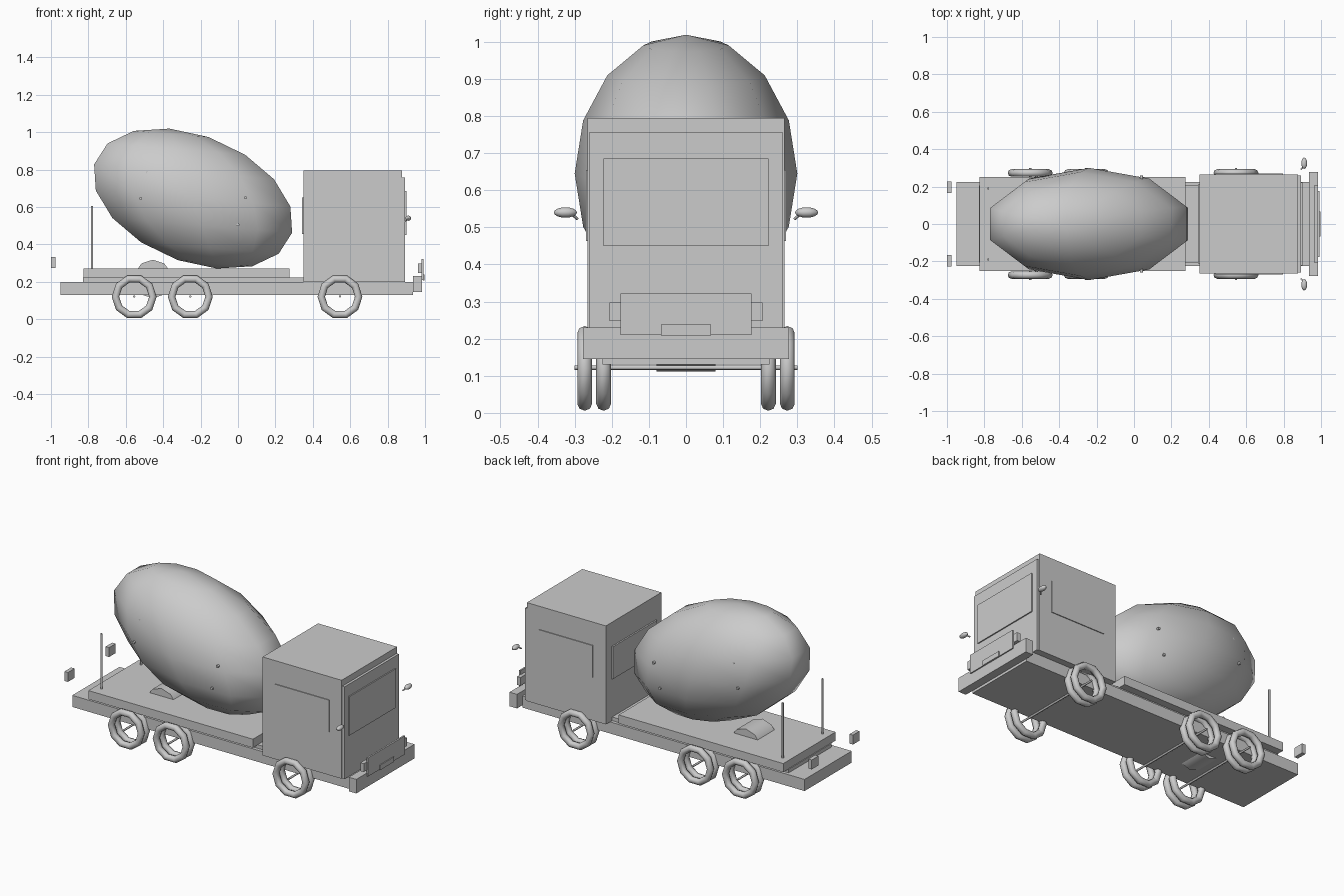
import bpy, bmesh, math
from mathutils import Matrix, Vector

old = bpy.data.objects.get("Cube")
if old:
    bpy.data.objects.remove(old, do_unlink=True)

GREY = (0.6, 0.6, 0.6, 1.0)
grey = bpy.data.materials.new("plain_grey")
grey.use_nodes = True
grey.diffuse_color = GREY
grey.node_tree.nodes["Principled BSDF"].inputs["Base Color"].default_value = GREY


def add(name, bm, smooth=False):
    mesh = bpy.data.meshes.new(name)
    bmesh.ops.recalc_face_normals(bm, faces=bm.faces)
    bm.to_mesh(mesh)
    bm.free()
    mesh.materials.append(grey)
    obj = bpy.data.objects.new(name, mesh)
    bpy.context.collection.objects.link(obj)
    if smooth:
        bpy.ops.object.select_all(action="DESELECT")
        obj.select_set(True)
        bpy.context.view_layer.objects.active = obj
        bpy.ops.object.shade_smooth_by_angle(angle=math.radians(50))
    return obj


def box(name, x, y, z):
    bm = bmesh.new()
    bmesh.ops.create_cube(bm, size=1)
    for v in bm.verts:
        v.co = [lo + (c + 0.5) * (hi - lo) for c, (lo, hi) in zip(v.co, (x, y, z))]
    return add(name, bm)


def wide_box(name, x, half, z):
    return box(name, x, (-half, half), z)


def rod(name, a, b, radius, sides=8):
    a, b = Vector(a), Vector(b)
    bm = bmesh.new()
    bmesh.ops.create_cone(bm, cap_ends=True, segments=sides, radius1=radius,
                          radius2=radius, depth=(b - a).length)
    turn = (b - a).to_track_quat("Z", "Y").to_matrix().to_4x4()
    bm.transform(Matrix.Translation((a + b) / 2) @ turn)
    return add(name, bm, True)


def ball(name, centre, ax, ay, az):
    # ellipsoid from three half axes, which may be skewed
    bm = bmesh.new()
    bmesh.ops.create_uvsphere(bm, u_segments=10, v_segments=8, radius=1)
    bm.transform(Matrix.Translation(centre) @ Matrix((ax, ay, az)).transposed().to_4x4())
    return add(name, bm, True)


def tyre(name, x, y, major=0.1, minor=0.02, sides=10, section=8):
    bm = bmesh.new()
    rings = []
    for i in range(sides):
        a = math.tau * i / sides
        ring = []
        for j in range(section):
            b = math.tau * j / section
            r = major + minor * math.cos(b)
            ring.append(bm.verts.new((x + r * math.cos(a), y + minor * math.sin(b),
                                      0.12 + r * math.sin(a))))
        rings.append(ring)
    for i in range(sides):
        p, q = rings[i], rings[(i + 1) % sides]
        for j in range(section):
            k = (j + 1) % section
            bm.faces.new((p[j], p[k], q[k], q[j]))
    return add(name, bm, True)


# Chassis and deck
wide_box("chassis", (-0.95, 0.935), 0.225, (0.13, 0.2))
wide_box("chassis_rails", (-0.83, 0.77), 0.205, (0.19, 0.222))
wide_box("rear_deck", (-0.825, 0.275), 0.25, (0.22, 0.272))
rod("drum_support", (-0.455, -0.08, 0.215), (-0.455, 0.08, 0.215), 0.103, 10)

# Cab with windows
wide_box("cab", (0.35, 0.878), 0.265, (0.2, 0.795))
wide_box("cab_front", (0.87, 0.893), 0.26, (0.2, 0.757))
wide_box("windshield", (0.89, 0.9), 0.222, (0.45, 0.685))
wide_box("rear_window", (0.341, 0.352), 0.21, (0.455, 0.65))

# Bumper, grille and lamps
wide_box("front_bumper", (0.935, 0.985), 0.278, (0.145, 0.23))
wide_box("headlights", (0.962, 0.985), 0.206, (0.247, 0.297))
wide_box("grille", (0.982, 0.992), 0.176, (0.21, 0.322))
wide_box("front_plate", (0.99, 0.997), 0.067, (0.208, 0.238))

# Tilted drum
ball("drum", (-0.24, 0, 0.645), (0.547, 0, -0.045), (0, 0.3, 0), (-0.127, 0, 0.374))

# Wheels and axles
for n, x in {"rear": -0.555, "middle": -0.255, "front": 0.545}.items():
    rod(n + "_axle", (x, -0.3, 0.122), (x, 0.3, 0.122), 0.006)
    for side, s in (("left", 1), ("right", -1)):
        tyre(f"{n}_{side}_outer_tyre", x, s * 0.273)
        tyre(f"{n}_{side}_inner_tyre", x, s * 0.222)

# Parts repeated on both sides
for side, s in (("left", 1), ("right", -1)):
    box(side + "_window", (0.435, 0.797), sorted((s * 0.26, s * 0.27)), (0.463, 0.655))
    ball(side + "_mirror", (0.91, s * 0.325, 0.54), (0.016, 0, 0), (0, 0.031, 0), (0, 0, 0.014))
    rod(side + "_mirror_arm", (0.893, s * 0.293, 0.523), (0.91, s * 0.31, 0.537), 0.004)
    rod(side + "_post", (-0.78, s * 0.19, 0.265), (-0.78, s * 0.19, 0.605), 0.006)
    box(side + "_tail_light", (-1.0, -0.977), sorted((s * 0.165, s * 0.228)), (0.275, 0.332))
    # small studs just breaking the drum surface
    for i, (x, y, z) in enumerate(((-0.485, 0.236, 0.785), (-0.52, 0.249, 0.645),
                                   (0.04, 0.25, 0.65), (0.0, 0.246, 0.505))):
        rod(f"{side}_drum_stud_{i + 1}", (x, s * (y - 0.04), z), (x, s * (y + 0.008), z), 0.008)
